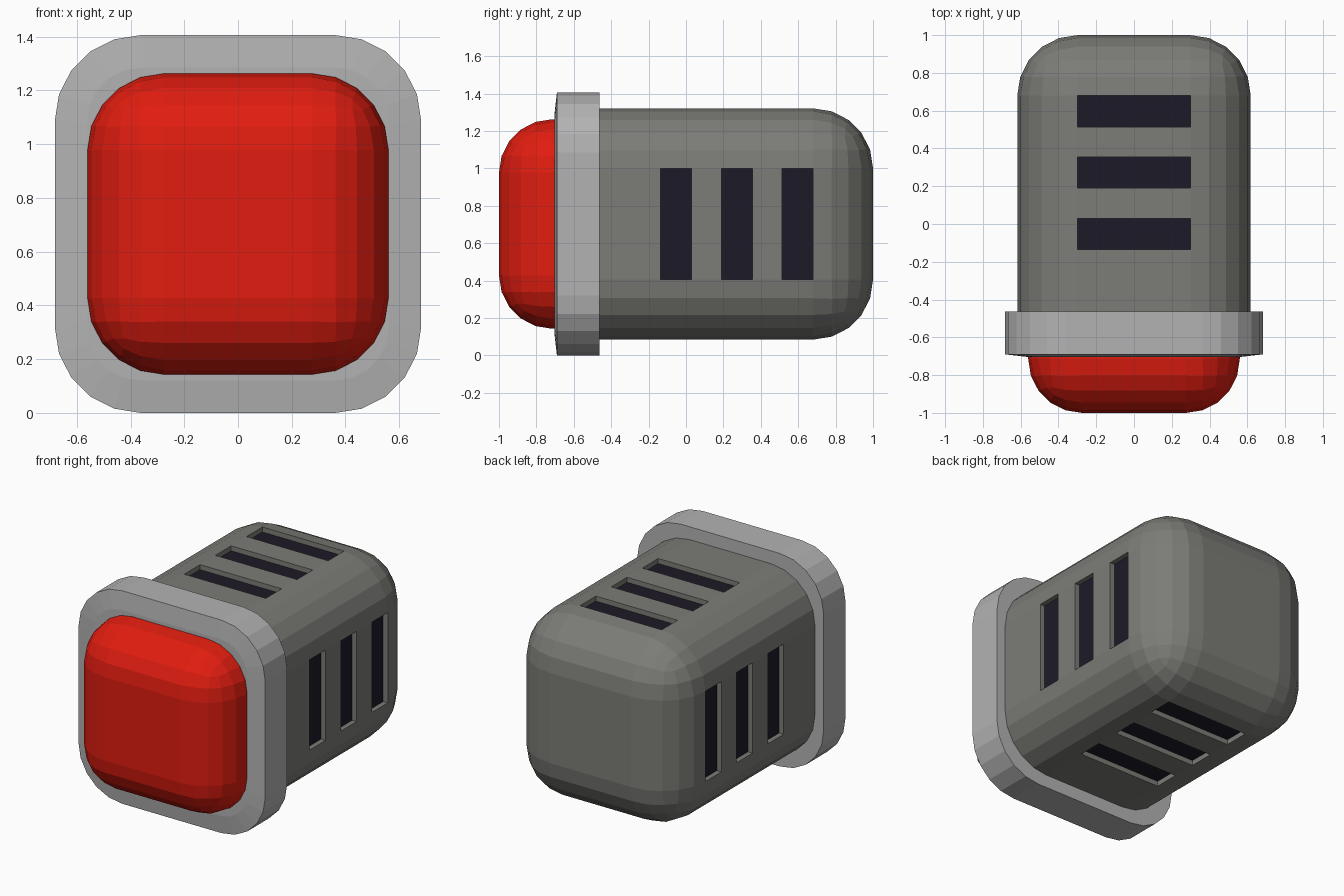
import bpy, bmesh
from math import pi
from mathutils import Matrix, Vector

if "Cube" in bpy.data.objects:
    bpy.data.objects.remove(bpy.data.objects["Cube"])

CZ = 0.703  # height of the long axis


def material(name, rgb):
    m = bpy.data.materials.new(name)
    m.diffuse_color = (*rgb, 1)
    m.use_nodes = True
    m.node_tree.nodes["Principled BSDF"].inputs["Base Color"].default_value = m.diffuse_color
    return m


def add_object(name, bm, mat=None):
    bmesh.ops.recalc_face_normals(bm, faces=bm.faces)
    me = bpy.data.meshes.new(name)
    bm.to_mesh(me)
    bm.free()
    ob = bpy.data.objects.new(name, me)
    bpy.context.collection.objects.link(ob)
    if mat:
        me.materials.append(mat)
    return ob


def box(bm, center, size, rot=Matrix()):
    bmesh.ops.create_cube(bm, size=1, matrix=rot @ Matrix.Translation(center)
                          @ Matrix.Diagonal((*size, 1)))


def rounded_box(hx, hz, y0, y1, radius, sharp_ends):
    """Box along y with rounded edges, except around the given flat ends."""
    bm = bmesh.new()
    box(bm, (0, (y0 + y1) / 2, CZ), (2 * hx, y1 - y0, 2 * hz))
    edges = [e for e in bm.edges
             if not any(all(abs(v.co.y - s) < 1e-4 for v in e.verts) for s in sharp_ends)]
    bmesh.ops.bevel(bm, geom=edges, offset=radius, offset_type='OFFSET',
                    segments=5, profile=0.5, affect='EDGES', clamp_overlap=False)
    return bm


grey = material("housing_grey", (0.2, 0.2, 0.185))
silver = material("collar_grey", (0.45, 0.45, 0.45))
red = material("cap_red", (0.75, 0.012, 0.005))
dark = material("slot_dark", (0.012, 0.01, 0.02))

# Main housing, rounded at the back
body = add_object("housing", rounded_box(0.618, 0.618, -0.6, 1.0, 0.32, [-0.6]), grey)

# Collar with a slightly raised front face
bm = rounded_box(0.682, 0.703, -0.69, -0.462, 0.32, [-0.69, -0.462])
front = min(bm.faces, key=lambda f: f.calc_center_median().y)
bmesh.ops.inset_region(bm, faces=[front], thickness=0.12)
bmesh.ops.translate(bm, verts=front.verts, vec=(0, -0.014, 0))
add_object("collar", bm, silver)

# Red front cap
add_object("front_cap", rounded_box(0.56, 0.56, -1.0, -0.69, 0.285, [-0.69]), red)

# Three recessed slots on each of the four long sides
DEPTH = 0.035
cutters, floors = bmesh.new(), bmesh.new()
for i in range(4):
    turn = Matrix.Translation((0, 0, CZ)) @ Matrix.Rotation(i * pi / 2, 4, 'Y')
    for y in (-0.053, 0.272, 0.597):
        box(cutters, (0, y, 0.618), (0.596, 0.165, 2 * DEPTH), turn)
        z = 0.618 - DEPTH + 0.002
        quad = [turn @ Vector((sx * 0.298, y + sy * 0.0825, z))
                for sx, sy in ((-1, -1), (1, -1), (1, 1), (-1, 1))]
        floors.faces.new([floors.verts.new(p) for p in quad])
cutter = add_object("slot_cutters", cutters)
cutter.hide_render = True
floor_ob = add_object("slot_floors", floors, dark)
for p in floor_ob.data.polygons:  # face every floor outward
    if p.normal.dot(p.center - Vector((0, p.center.y, CZ))) < 0:
        p.flip()

cut = body.modifiers.new("slots", 'BOOLEAN')
cut.operation = 'DIFFERENCE'
cut.solver = 'EXACT'
cut.object = cutter

# Bake the cut and remove the helper
bpy.context.view_layer.update()
deps = bpy.context.evaluated_depsgraph_get()
baked = bpy.data.meshes.new_from_object(body.evaluated_get(deps))
body.modifiers.clear()
body.data = baked
bpy.data.objects.remove(cutter)
